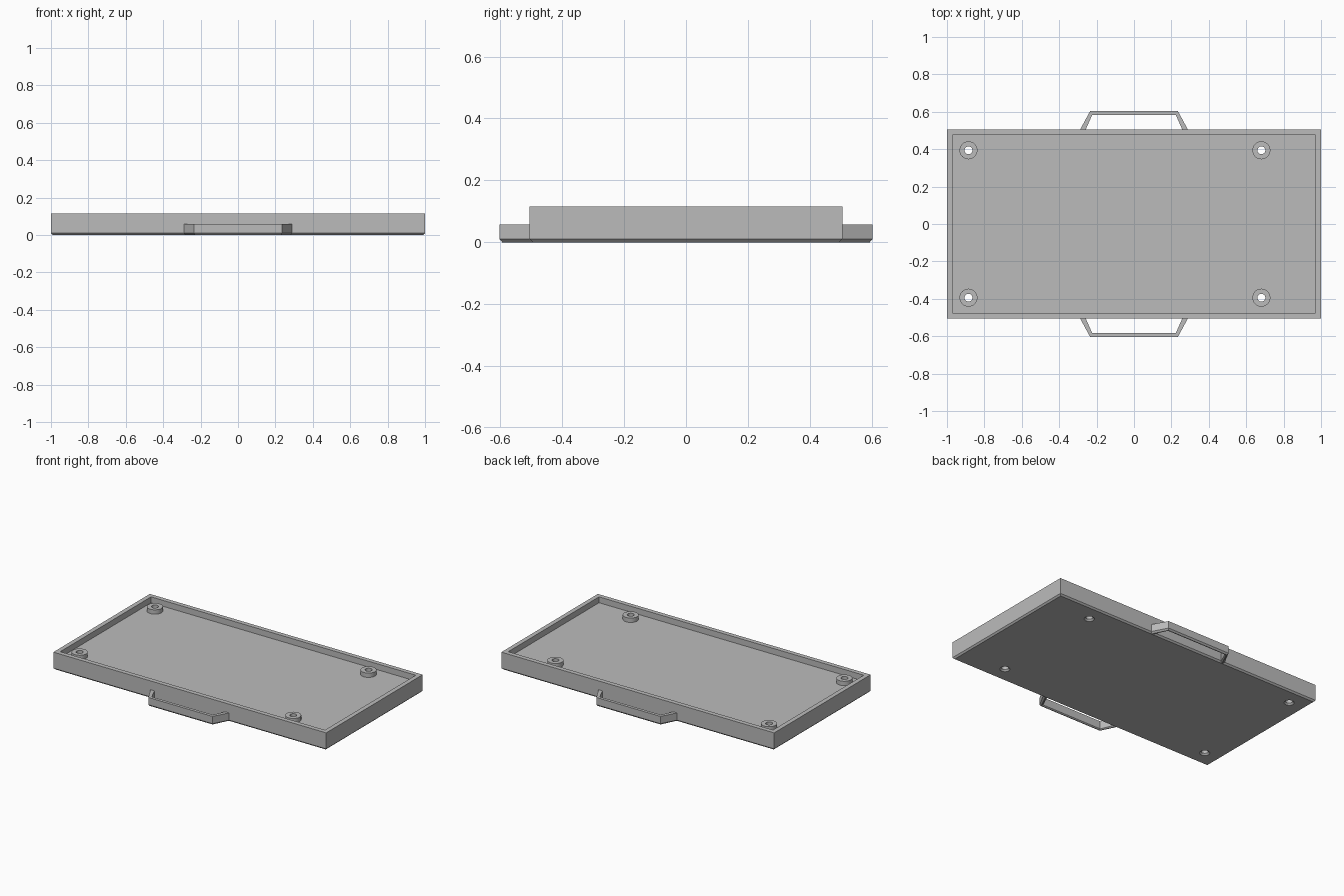
import bpy, bmesh, math

if "Cube" in bpy.data.objects:
    bpy.data.objects.remove(bpy.data.objects["Cube"])

grey = bpy.data.materials.new("plain grey")
grey.diffuse_color = (0.5, 0.5, 0.5, 1)
grey.use_nodes = True
grey.node_tree.nodes["Principled BSDF"].inputs["Base Color"].default_value = grey.diffuse_color

HX, HY = 1.0, 0.505            # tray half sizes
TOP, FLOOR, WALL, CH = 0.116, 0.077, 0.03, 0.01
HOLES = [(x, y) for x in (-0.885, 0.681) for y in (-0.394, 0.394)]
R_OUT, R_IN, SEG = 0.048, 0.021, 40


def loft(name, loops, closed=False):
    """Skin equal-length closed loops; cap the ends or join last to first."""
    bm = bmesh.new()
    rows = [[bm.verts.new(p) for p in loop] for loop in loops]
    n = len(rows[0])
    pairs = list(zip(rows, rows[1:])) + ([(rows[-1], rows[0])] if closed else [])
    for a, b in pairs:
        for i in range(n):
            j = (i + 1) % n
            bm.faces.new((a[i], a[j], b[j], b[i]))
    if not closed:
        bm.faces.new(rows[0])
        bm.faces.new(rows[-1])
    bmesh.ops.recalc_face_normals(bm, faces=bm.faces)
    mesh = bpy.data.meshes.new(name)
    bm.to_mesh(mesh)
    bm.free()
    mesh.materials.append(grey)
    obj = bpy.data.objects.new(name, mesh)
    bpy.context.collection.objects.link(obj)
    return obj


def rect(hx, hy, z):
    return [(-hx, -hy, z), (hx, -hy, z), (hx, hy, z), (-hx, hy, z)]


def ring(cx, cy, r, z):
    return [(cx + r * math.cos(2 * math.pi * i / SEG),
             cy + r * math.sin(2 * math.pi * i / SEG), z) for i in range(SEG)]


def cut(target, cutter):
    mod = target.modifiers.new("cut", 'BOOLEAN')
    mod.operation, mod.solver, mod.object = 'DIFFERENCE', 'EXACT', cutter
    bpy.context.view_layer.objects.active = target
    bpy.ops.object.modifier_apply(modifier=mod.name)
    bpy.data.objects.remove(cutter)


def smooth(obj):
    bpy.ops.object.select_all(action='DESELECT')
    obj.select_set(True)
    bpy.context.view_layer.objects.active = obj
    bpy.ops.object.shade_smooth_by_angle(angle=math.radians(30))


# Tray: block with a chamfered bottom edge and a shallow recess
tray = loft("tray", [rect(HX - CH, HY - CH, 0), rect(HX, HY, CH), rect(HX, HY, TOP)])
cut(tray, loft("recess_cutter", [rect(HX - WALL, HY - WALL, FLOOR),
                                 rect(HX - WALL, HY - WALL, TOP + 0.1)]))

# Screw holes flared at the bottom, each with a raised standoff
for x, y in HOLES:
    cut(tray, loft("hole_cutter", [ring(x, y, R_IN + 2 * CH, -CH), ring(x, y, R_IN, CH),
                                   ring(x, y, R_IN, TOP + 0.1)]))
    standoff = loft("standoff", [ring(x, y, R_OUT, FLOOR), ring(x, y, R_OUT, 0.106),
                                 ring(x, y, R_IN, 0.106), ring(x, y, R_IN, FLOOR)], closed=True)
    smooth(standoff)
smooth(tray)

# Side handles: a bent bar with chamfered lower edges
H_TOP = 0.058


def handle(name, side):
    # (outer x, outer y, inner x, inner y) along half the path
    half = [(0.296, 0.49, 0.265, 0.49), (0.235, 0.603, 0.2235, 0.583)]
    path = [(-a, b, -c, d) for a, b, c, d in half] + half[::-1]
    sections = []
    for ox, oy, ix, iy in path:
        def at(t, z):          # t runs from the outer to the inner side
            return (ox + (ix - ox) * t, side * (oy + (iy - oy) * t), z)
        sections.append([at(0, CH), at(0, H_TOP), at(1, H_TOP),
                         at(1, CH * 0.6), at(0.7, 0), at(0.45, 0)])
    return loft(name, sections)


handle("front_handle", -1)
handle("back_handle", 1)
